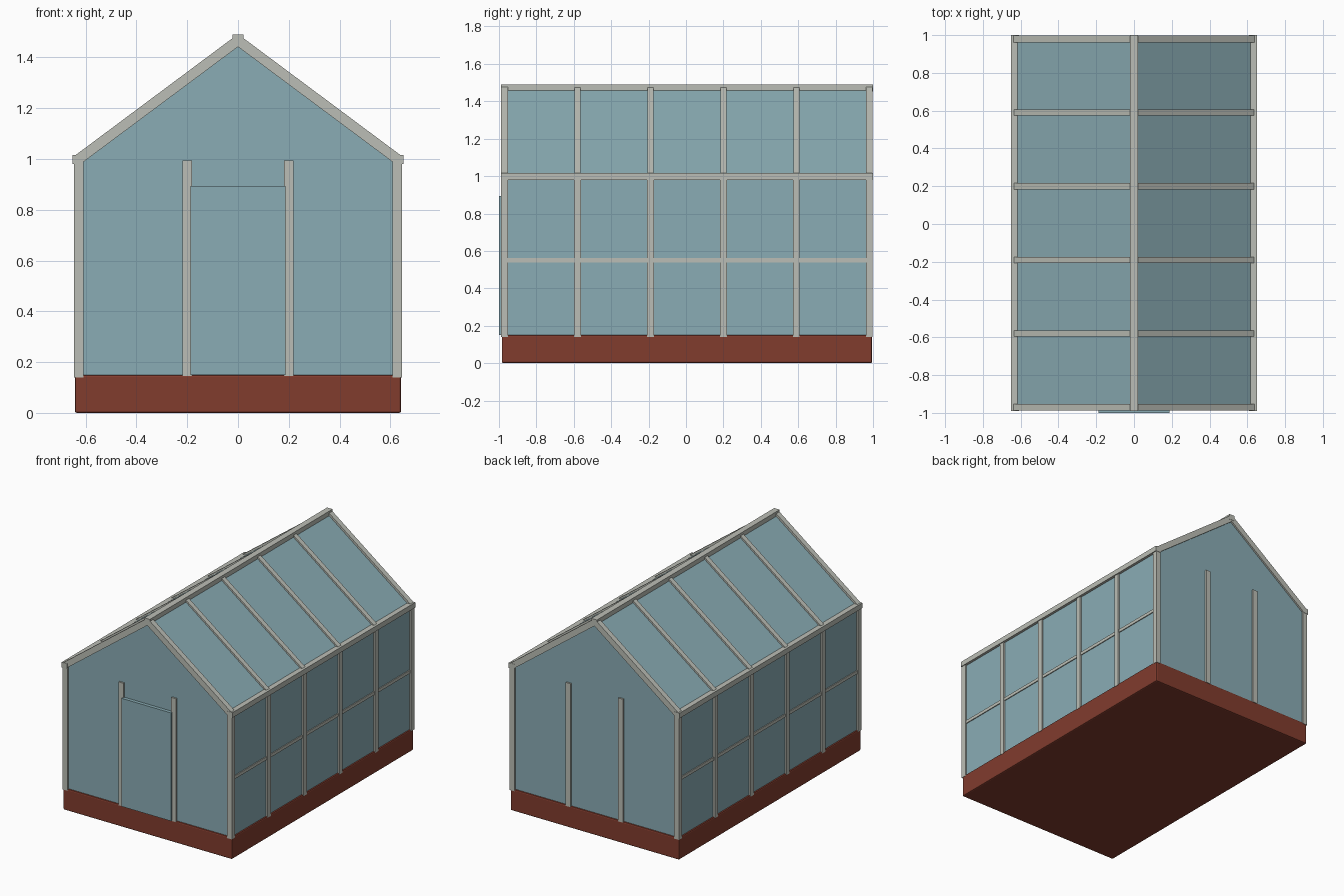
import bpy, bmesh, math
from mathutils import Matrix, Vector

if "Cube" in bpy.data.objects:
    bpy.data.objects.remove(bpy.data.objects["Cube"])


def material(name, rgb):
    m = bpy.data.materials.new(name)
    m.diffuse_color = (*rgb, 1)
    m.use_nodes = True
    m.node_tree.nodes["Principled BSDF"].inputs["Base Color"].default_value = m.diffuse_color
    return m


FRAME = material("pale_frame", (0.50, 0.515, 0.465))
GLASS = material("blue_glass", (0.255, 0.415, 0.46))
BRICK = material("brick_red", (0.22, 0.045, 0.027))

CY = 0.005                      # middle of the house; the door sticks out in front
WX, EAVE, RIDGE = 0.627, 1.0, 1.467
POST_Y = [CY + 0.39 * (i - 2.5) for i in range(6)]
T = 0.036                       # timber width
PANE = 0.012
SLOPE = math.atan2(RIDGE - EAVE, WX)


def finish(name, bm, mat):
    bmesh.ops.recalc_face_normals(bm, faces=bm.faces)
    me = bpy.data.meshes.new(name)
    bm.to_mesh(me)
    bm.free()
    me.materials.append(mat)
    ob = bpy.data.objects.new(name, me)
    bpy.context.collection.objects.link(ob)
    return ob


def box(name, centre, size, mat, tilt=0):
    bm = bmesh.new()
    bmesh.ops.create_cube(bm, size=1)
    bm.transform(Matrix.Translation(centre) @ Matrix.Rotation(tilt, 4, 'Y')
                 @ Matrix.Diagonal((*size, 1)))
    return finish(name, bm, mat)


def sloped(name, side, y, width, thick, x_end, mat):
    """Bar or pane running from the ridge down to x_end."""
    length = x_end / math.cos(SLOPE)
    mid = (side * x_end / 2, y, RIDGE - x_end / 2 * math.tan(SLOPE))
    return box(name, mid, (length, width, thick), mat, side * SLOPE)


# Brick base with softened edges
base = box("brick_base", (0, CY, 0.075), (1.286, 1.98, 0.15), BRICK)
bev = base.modifiers.new("soft_edges", 'BEVEL')
bev.width = 0.008
bev.segments = 2

for side, label in ((-1, "left"), (1, "right")):
    # Side glazing, roof glazing
    box(f"{label}_wall_glass", (side * WX, CY, 0.57), (PANE, 1.95, 0.86), GLASS)
    sloped(f"{label}_roof_glass", side, CY, 1.95, PANE, WX, GLASS)
    # Posts and rafters
    for i, y in enumerate(POST_Y):
        end = i in (0, 5)
        box(f"{label}_post_{i}", (side * WX, y, 0.565), (T, T, 0.85), FRAME)
        sloped(f"{label}_rafter_{i}", side, y, T if end else 0.033,
               0.04 if end else 0.034, 0.638 if end else 0.624, FRAME)
    # Eave and middle rails
    box(f"{label}_eave_rail", (side * 0.63, CY, 0.998), (0.042, 1.99, 0.036), FRAME)
    box(f"{label}_middle_rail", (side * WX, CY, 0.55), (0.024, 1.95, 0.022), FRAME)

# Ridge beam
box("ridge_beam", (0, CY, 1.471), (0.042, 1.99, 0.038), FRAME)

# Gable ends: glass and two upright posts each
for y, label in ((POST_Y[0], "front"), (POST_Y[-1], "back")):
    bm = bmesh.new()
    outline = [(-WX, 0.14), (WX, 0.14), (WX, EAVE), (0, RIDGE), (-WX, EAVE)]
    face = bm.faces.new([bm.verts.new((x, y - PANE / 2, z)) for x, z in outline])
    ext = bmesh.ops.extrude_face_region(bm, geom=[face])
    bmesh.ops.translate(bm, vec=Vector((0, PANE, 0)),
                        verts=[v for v in ext["geom"] if isinstance(v, bmesh.types.BMVert)])
    finish(f"{label}_gable_glass", bm, GLASS)
    for x in (-0.2, 0.2):
        box(f"{label}_upright", (x, y, 0.57), (T, T, 0.85), FRAME)

# Glass door
box("door", (0, -0.988, 0.522), (0.376, 0.024, 0.745), GLASS)
